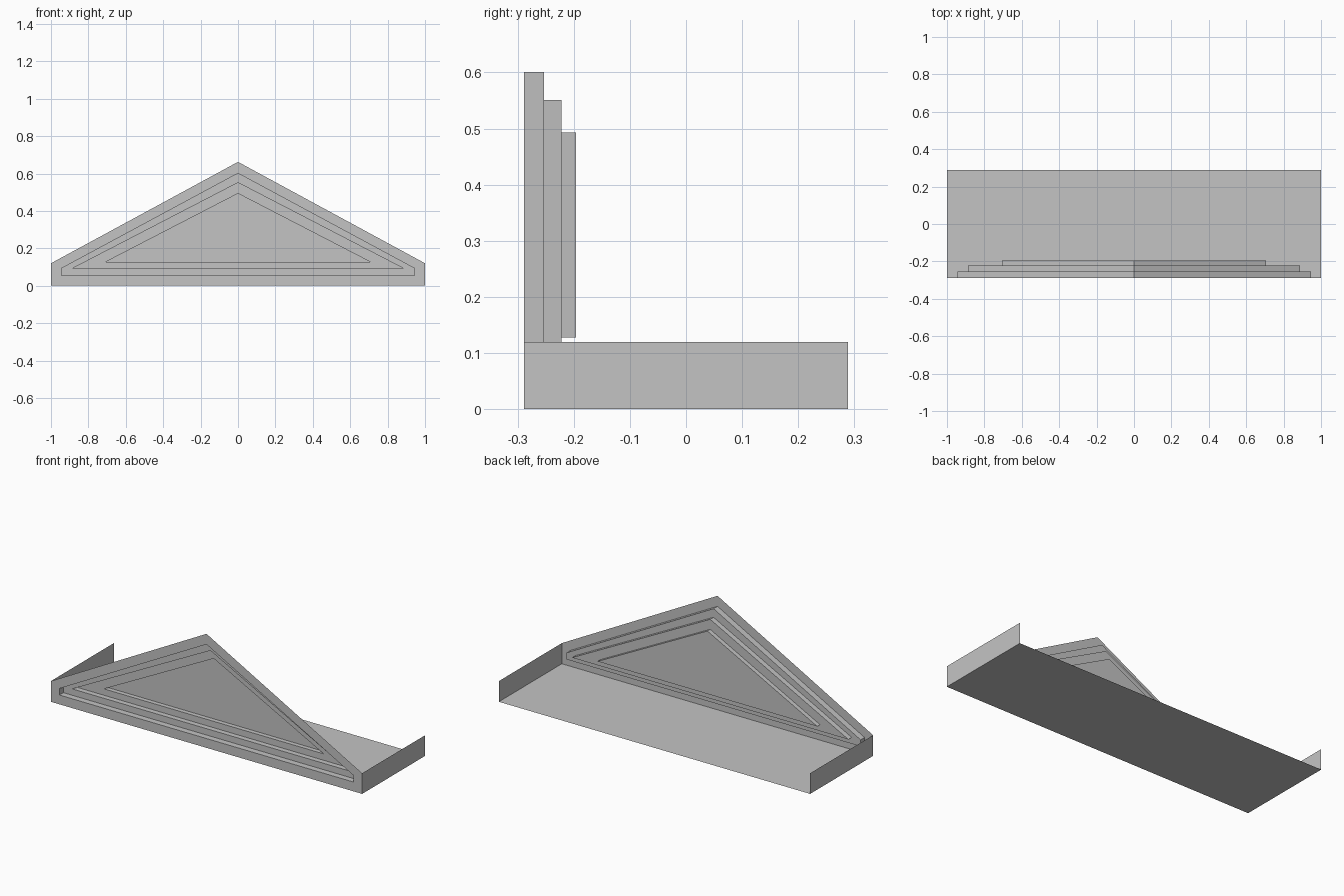
import bpy
import bmesh

cube = bpy.data.objects.get("Cube")
if cube:
    bpy.data.objects.remove(cube, do_unlink=True)

grey = bpy.data.materials.new("stone_grey")
grey.use_nodes = True
colour = (0.55, 0.55, 0.55, 1)
grey.diffuse_color = colour
grey.node_tree.nodes["Principled BSDF"].inputs["Base Color"].default_value = colour

FRONT, BACK, END_HEIGHT = -0.289, 0.289, 0.12


def add_object(name, bm):
    mesh = bpy.data.meshes.new(name)
    bm.to_mesh(mesh)
    bm.free()
    mesh.materials.append(grey)
    obj = bpy.data.objects.new(name, mesh)
    bpy.context.collection.objects.link(obj)


def add_panel(name, corners):
    bm = bmesh.new()
    bm.faces.new([bm.verts.new(c) for c in corners])
    add_object(name, bm)


def gable(bm, y, half, base, shoulder, apex):
    """Gable outline; equal base and shoulder heights give a triangle."""
    points = [(-half, base), (half, base), (half, shoulder), (0, apex), (-half, shoulder)]
    return [bm.verts.new((x, y, z)) for x, z in points]


# Stepped gable: each outline is inset, then pushed back
outer = (1.0, 0.0, END_HEIGHT, 0.662)
frame = (0.945, 0.054, 0.092, 0.601)
moulding = (0.888, 0.091, 0.091, 0.551)
centre = (0.706, 0.128, 0.128, 0.493)
steps = [(FRONT, outer), (FRONT, frame), (-0.253, frame), (-0.253, moulding),
         (-0.222, moulding), (-0.222, centre), (-0.196, centre)]
bm = bmesh.new()
loops = [gable(bm, y, *shape) for y, shape in steps]
for a, b in zip(loops, loops[1:]):
    for i in range(len(a)):
        j = (i + 1) % len(a)
        bm.faces.new((a[i], a[j], b[j], b[i]))
bm.faces.new(loops[-1])
bmesh.ops.remove_doubles(bm, verts=bm.verts, dist=0.0001)
add_object("stepped_gable", bm)

# Underside sheet
add_panel("underside", [(-1, FRONT, 0), (-1, BACK, 0), (1, BACK, 0), (1, FRONT, 0)])

# Low end walls
for name, x in (("left_end_wall", 1), ("right_end_wall", -1)):
    corners = [(x, FRONT, 0), (x, BACK, 0), (x, BACK, END_HEIGHT), (x, FRONT, END_HEIGHT)]
    add_panel(name, corners if x > 0 else corners[::-1])
